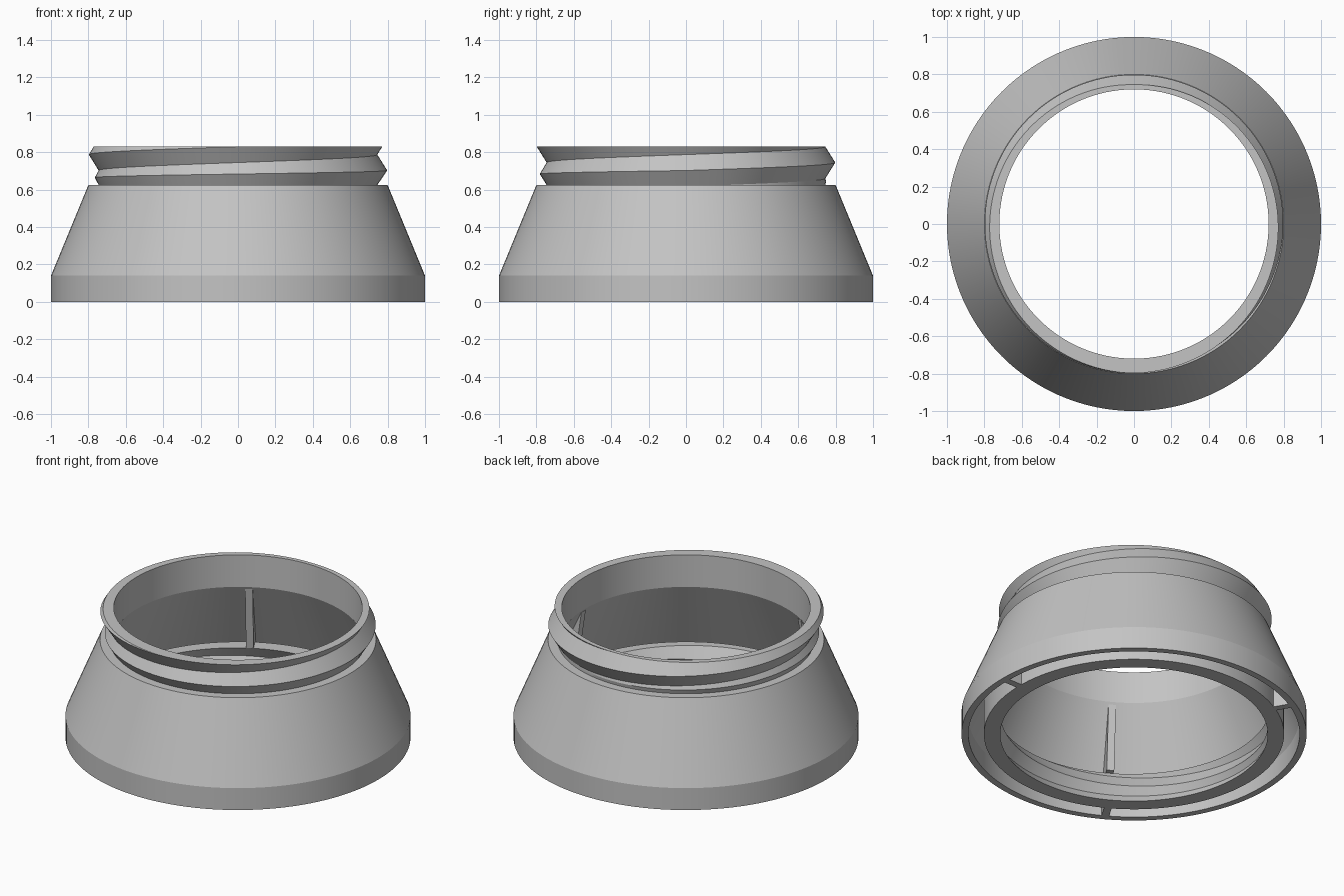
import bpy, bmesh
from math import cos, sin, pi, radians

cube = bpy.data.objects.get("Cube")
if cube:
    bpy.data.objects.remove(cube)

SEGMENTS = 120
H = 0.205                      # height of one threaded section
PITCH = 0.17
ROOT, CREST = 0.745, 0.798     # thread radii
SHOULDER = 0.625

grey = bpy.data.materials.new("plain grey")
grey.use_nodes = True
grey.diffuse_color = (0.55, 0.55, 0.55, 1)
grey.node_tree.nodes["Principled BSDF"].inputs["Base Color"].default_value = grey.diffuse_color


def finish(name, bm):
    bmesh.ops.remove_doubles(bm, verts=bm.verts, dist=0.0001)
    bmesh.ops.recalc_face_normals(bm, faces=bm.faces)
    mesh = bpy.data.meshes.new(name)
    bm.to_mesh(mesh)
    bm.free()
    mesh.materials.append(grey)
    obj = bpy.data.objects.new(name, mesh)
    bpy.context.collection.objects.link(obj)
    bpy.ops.object.select_all(action='DESELECT')
    obj.select_set(True)
    bpy.context.view_layer.objects.active = obj
    bpy.ops.object.shade_smooth_by_angle(angle=radians(18))
    return obj


def loft(name, section, closed):
    """Sweep section(t) -> [(radius, z)] once around, starting at the front."""
    bm = bmesh.new()
    columns = []
    for i in range(SEGMENTS + 1):
        t = i / SEGMENTS
        a = -pi / 2 - 2 * pi * t
        columns.append([bm.verts.new((r * cos(a), r * sin(a), z)) for r, z in section(t)])
    for c, d in zip(columns, columns[1:]):
        count = len(c)
        for j in range(count if closed else count - 1):
            k = (j + 1) % count
            bm.faces.new((c[j], c[k], d[k], d[j]))
    return finish(name, bm)


def thread(t):
    """Zigzag thread outline at turn t, from the top down."""
    half = PITCH / 2
    crest = H - PITCH * t
    groove = max(crest - half, 0)
    crest_r = CREST
    if t > 0.75:                                   # thread begins to run out
        crest = 0.0775 - 0.075 * (t - 0.75)
        crest_r = CREST - 0.065 * (t - 0.75)
    upper = H - PITCH * t + half
    top_r = ROOT + (CREST - ROOT) * abs(H - upper) / half
    run = t + 0.25                                 # fading tail of the thread
    tail = min(0.0775 - 0.075 * run, groove)
    tail_r = max(CREST - 0.065 * run, ROOT) if t < 0.6 else ROOT
    return [(top_r, H),
            (ROOT, upper) if upper < H else (top_r, H),
            (crest_r, crest), (ROOT, groove),
            (tail_r, max(tail, 0)), (ROOT, 0)]


def threaded_tube(name, wall, grow, base, closed):
    def section(t):
        outline = [(r + grow, z + base) for r, z in thread(t)]
        return [(wall, base), (wall, base + H)] + outline
    return loft(name, section, closed)


# Conical outer shell with a thin wall and flat shoulder
shell = [(0.72, SHOULDER), (0.96, 0.12), (0.96, 0), (1, 0),
         (1, 0.14), (0.80, SHOULDER), (ROOT, SHOULDER)]
loft("outer_shell", lambda t: shell, False)

# Neck with outside thread, and lower ring with matching inside thread
threaded_tube("threaded_neck", 0.72, 0, SHOULDER, False)
threaded_tube("threaded_inner_ring", 0.87, 0.03, 0, True)

# Three upright ribs joining the ring to the shell
rib = [(0.86, 0), (0.97, 0), (0.97, 0.13), (0.745, 0.61),
       (0.725, 0.61), (0.785, H), (0.86, H)]
for number in range(3):
    a = number * 2 * pi / 3
    bm = bmesh.new()
    sides = []
    for w in (-0.022, 0.022):
        sides.append([bm.verts.new((r * cos(a) - w * sin(a), r * sin(a) + w * cos(a), z))
                      for r, z in rib])
    bm.faces.new(sides[0])
    bm.faces.new(sides[1][::-1])
    for j in range(len(rib)):
        k = (j + 1) % len(rib)
        bm.faces.new((sides[0][j], sides[0][k], sides[1][k], sides[1][j]))
    finish(f"rib_{number + 1}", bm)
